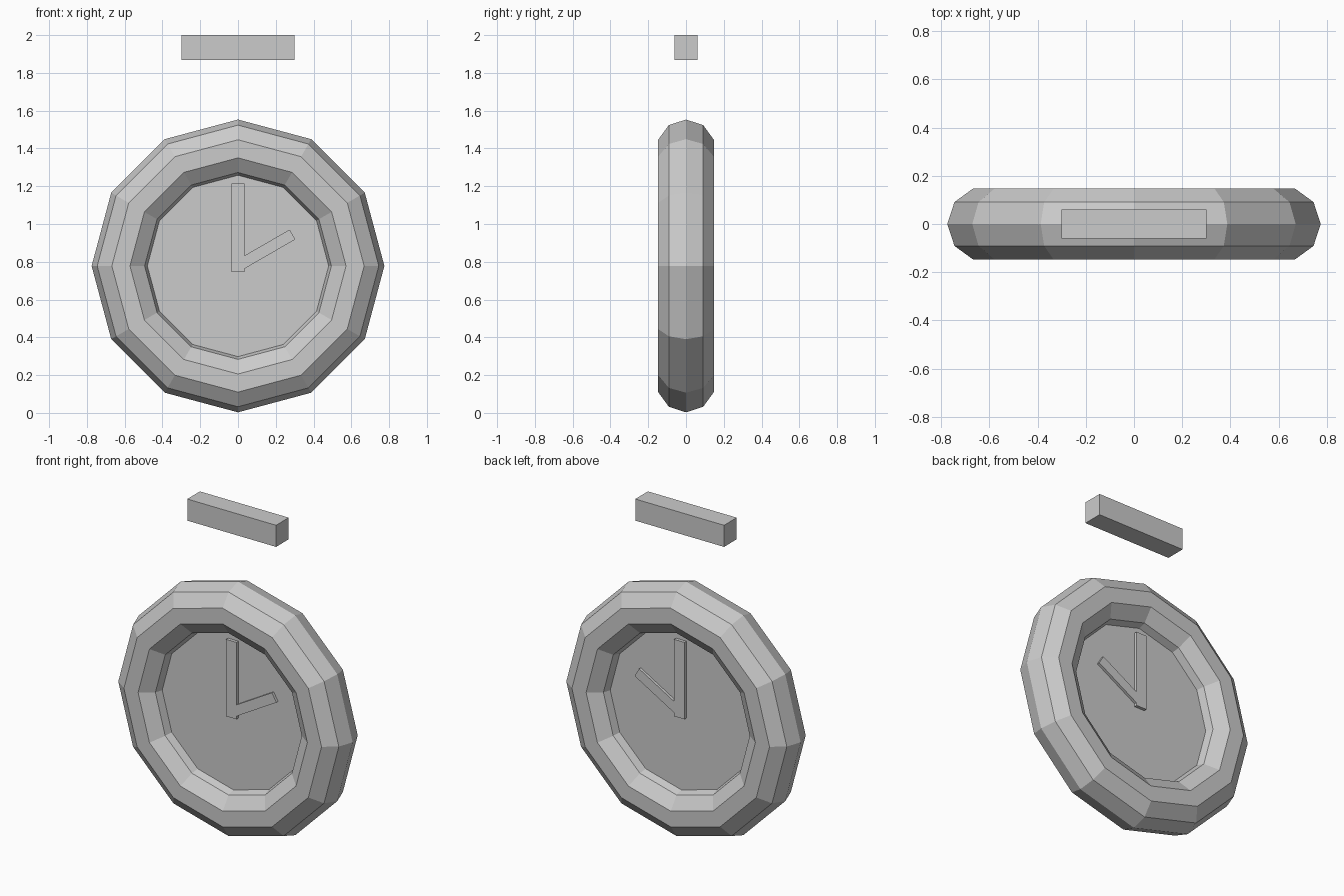
import bpy, math
from mathutils import Matrix, Vector

if "Cube" in bpy.data.objects:
    bpy.data.objects.remove(bpy.data.objects["Cube"])

CZ = 0.778  # height of the clock centre


def box(name, size, matrix):
    bpy.ops.mesh.primitive_cube_add(size=1)
    o = bpy.context.object
    o.name = name
    o.data.transform(matrix @ Matrix.Diagonal((*size, 1)))
    return o


def hand(name, start, end, width, depth, angle):
    # bar along its own z, turned clockwise from twelve o'clock
    m = (Matrix.Translation((0, 0, CZ)) @ Matrix.Rotation(angle, 4, 'Y')
         @ Matrix.Translation((0, 0, (start + end) / 2)))
    return box(name, (width, depth, end - start), m)


# twelve-sided rim, standing upright
bpy.ops.mesh.primitive_torus_add(major_segments=12, minor_segments=10,
                                 major_radius=0.62, minor_radius=0.155,
                                 location=(0, 0, CZ), rotation=(math.pi / 2, 0, 0))
bpy.context.object.name = "clock_rim"
bpy.ops.object.shade_flat()

# dial set into the rim, seen from both sides
bpy.ops.mesh.primitive_cylinder_add(vertices=12, radius=0.55, depth=0.092,
                                    location=(0, 0, CZ), rotation=(math.pi / 2, 0, 0))
bpy.context.object.name = "dial"

# hands pass through the dial so both faces show them
hand("minute_hand", -0.033, 0.437, 0.07, 0.13, 0)
hand("hour_hand", 0.0, 0.333, 0.06, 0.125, math.radians(60))

# mounting block above the clock
box("hanging_block", (0.6, 0.122, 0.132), Matrix.Translation((0, 0, 1.934)))
